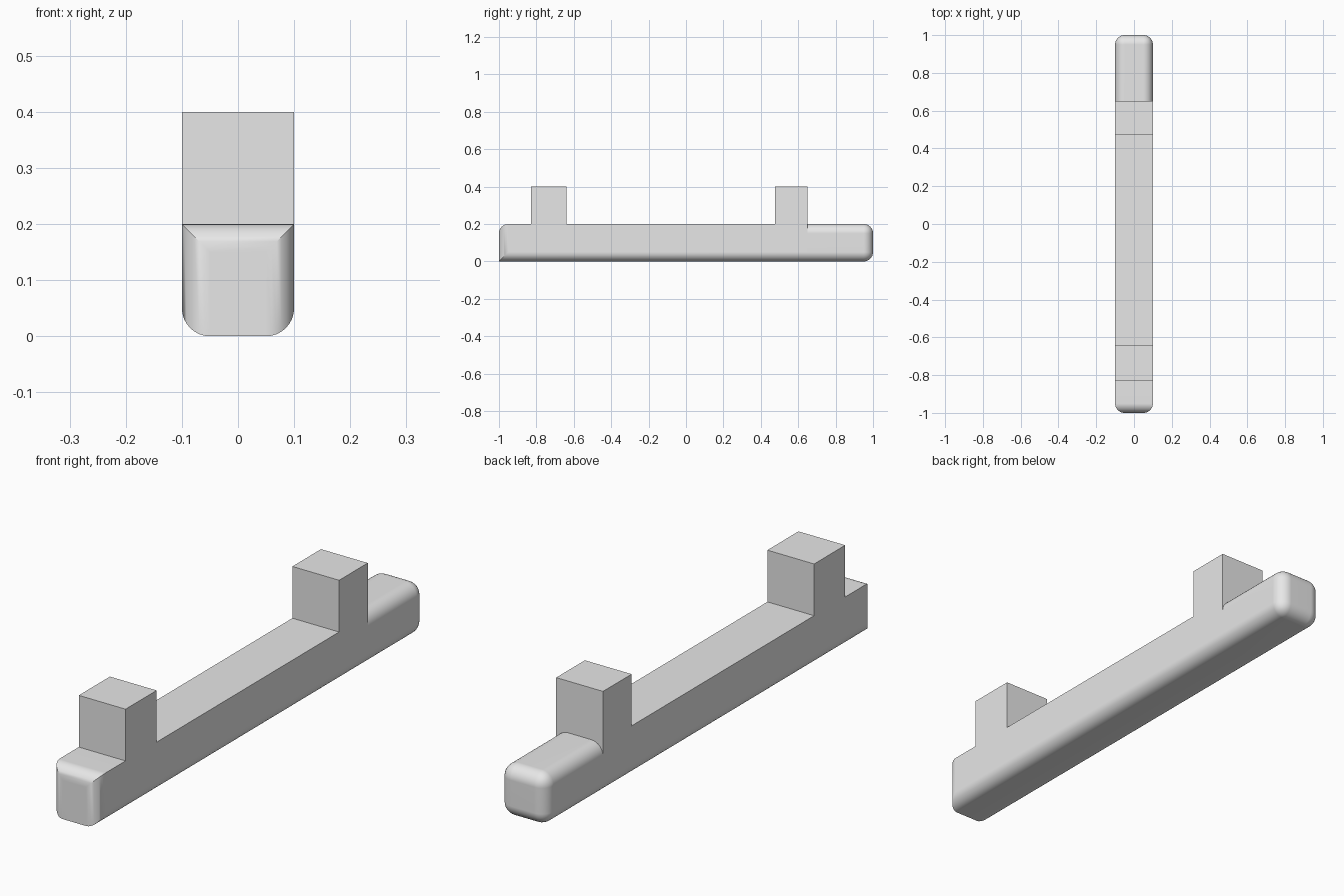
import bpy, bmesh
from math import radians

cube = bpy.data.objects.get("Cube")
if cube:
    bpy.data.objects.remove(cube, do_unlink=True)

HALF = 0.1        # half width of the bar
TOP = 0.2         # height of the bar
PEG_TOP = 0.4     # height of the pegs
FRONT, BACK = -1.0, 1.0
SEAM = 0.65       # rear face of the rear peg, where the rounded tail begins
RADIUS = 0.05

grey = bpy.data.materials.new("light_grey")
grey.use_nodes = True
grey.diffuse_color = (0.8, 0.8, 0.8, 1)
grey.node_tree.nodes["Principled BSDF"].inputs["Base Color"].default_value = (0.8, 0.8, 0.8, 1)


def at(edge, axis, value):
    """True when the whole edge lies at one coordinate."""
    return all(abs(v.co[axis] - value) < 1e-4 for v in edge.verts)


def rounded_extrusion(name, profile, is_round, open_at=None):
    """Extrude a side (y, z) profile across x and round the chosen edges."""
    bm = bmesh.new()
    side = bm.faces.new([bm.verts.new((-HALF, y, z)) for y, z in profile])
    out = bmesh.ops.extrude_face_region(bm, geom=[side], use_keep_orig=True)
    verts = [g for g in out["geom"] if isinstance(g, bmesh.types.BMVert)]
    bmesh.ops.translate(bm, verts=verts, vec=(2 * HALF, 0, 0))
    bmesh.ops.recalc_face_normals(bm, faces=bm.faces)
    bmesh.ops.bevel(bm, geom=[e for e in bm.edges if is_round(e)], offset=RADIUS,
                    offset_type='OFFSET', segments=8, profile=0.5, affect='EDGES')
    if open_at is not None:
        hidden = [f for f in bm.faces if at(f, 1, open_at)]
        bmesh.ops.delete(bm, geom=hidden, context='FACES')
    mesh = bpy.data.meshes.new(name)
    bm.to_mesh(mesh)
    bm.free()
    mesh.materials.append(grey)
    obj = bpy.data.objects.new(name, mesh)
    bpy.context.collection.objects.link(obj)
    bpy.ops.object.select_all(action='DESELECT')
    obj.select_set(True)
    bpy.context.view_layer.objects.active = obj
    bpy.ops.object.shade_smooth_by_angle(angle=radians(30))
    weighted = obj.modifiers.new("flat_face_normals", 'WEIGHTED_NORMAL')
    weighted.keep_sharp = True
    return obj


def body_round(e):
    along = abs(e.verts[0].co.y - e.verts[1].co.y) > 1
    bottom = at(e, 2, 0)
    return (bottom and along) or (at(e, 1, FRONT) and not bottom)


# Bar with its two square pegs
rounded_extrusion("bar_with_pegs", [
    (FRONT, 0), (SEAM, 0), (SEAM, PEG_TOP), (0.475, PEG_TOP), (0.475, TOP),
    (-0.64, TOP), (-0.64, PEG_TOP), (-0.83, PEG_TOP), (-0.83, TOP), (FRONT, TOP),
], body_round)

# Fully rounded rear end of the bar
rounded_extrusion("rounded_tail", [(SEAM, 0), (BACK, 0), (BACK, TOP), (SEAM, TOP)],
                  lambda e: not at(e, 1, SEAM), open_at=SEAM)
